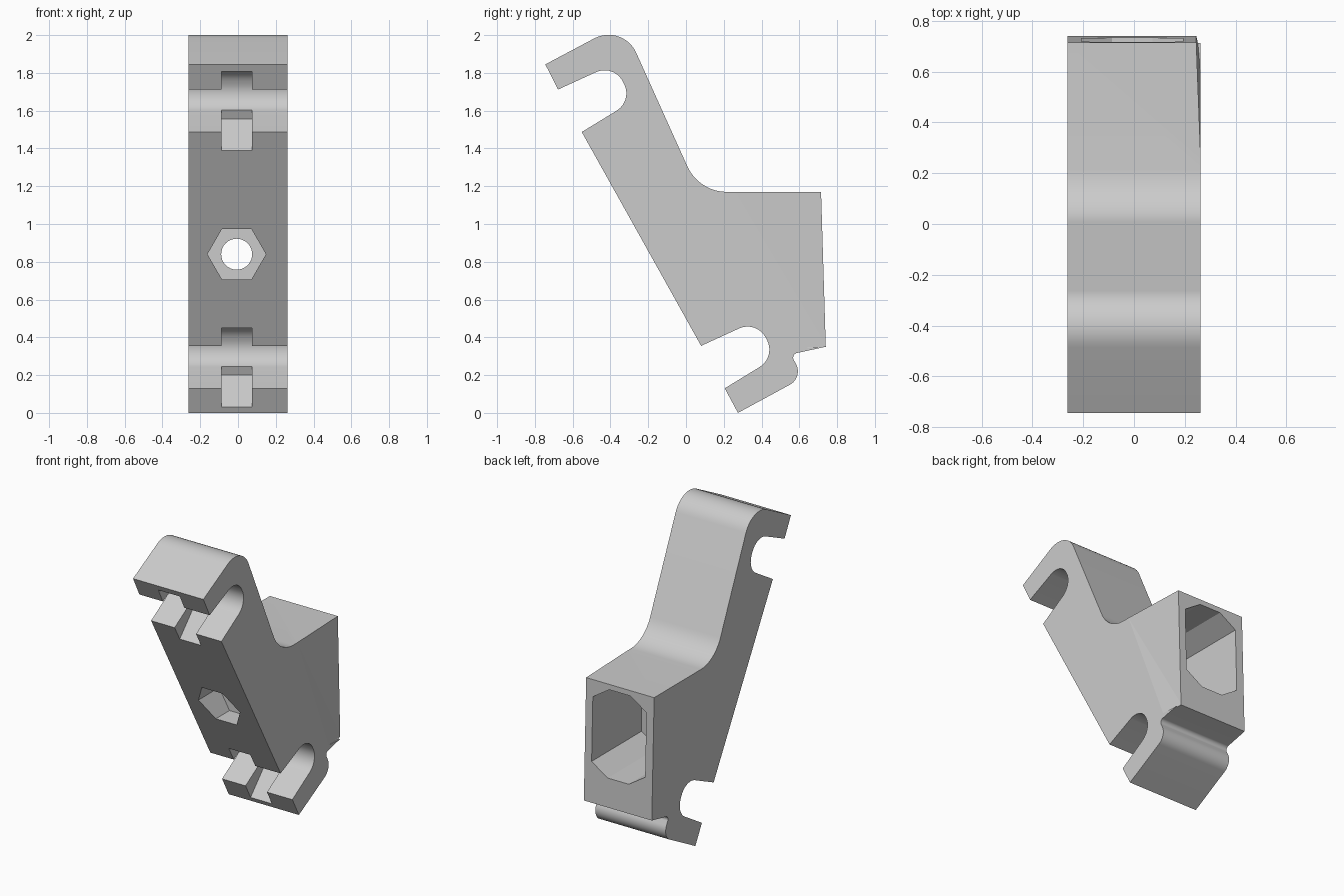
import bpy, bmesh, math
from mathutils import Vector

cube = bpy.data.objects.get("Cube")
if cube:
    bpy.data.objects.remove(cube, do_unlink=True)

grey = bpy.data.materials.new("light grey plastic")
grey.use_nodes = True
grey.diffuse_color = (0.6, 0.6, 0.6, 1)
grey.node_tree.nodes["Principled BSDF"].inputs["Base Color"].default_value = (0.6, 0.6, 0.6, 1)

HALF = 0.2625      # half of the bracket width
MID = -0.007       # x of the hole axis
HOOK = (-0.757, 1.357)   # step from the lower hook to the upper hook


def rounded(corners, steps=12):
    """Turn (u, v, radius) corners into an outline with filleted corners."""
    out = []
    for i, (u, v, r) in enumerate(corners):
        p = Vector((u, v))
        if r == 0:
            out.append(p)
            continue
        a = (Vector(corners[i - 1][:2]) - p).normalized()
        b = (Vector(corners[(i + 1) % len(corners)][:2]) - p).normalized()
        half = a.angle(b) / 2
        centre = p + (a + b).normalized() * r / math.sin(half)
        start = p + a * r / math.tan(half) - centre
        end = p + b * r / math.tan(half) - centre
        sweep = start.angle(end)
        for k in range(steps + 1):
            t = k / steps
            out.append(centre + (start * math.sin((1 - t) * sweep)
                                 + end * math.sin(t * sweep)) / math.sin(sweep))
    return out


def finish(name, bm):
    bmesh.ops.recalc_face_normals(bm, faces=bm.faces)
    mesh = bpy.data.meshes.new(name)
    bm.to_mesh(mesh)
    bm.free()
    mesh.materials.append(grey)
    obj = bpy.data.objects.new(name, mesh)
    bpy.context.collection.objects.link(obj)
    return obj


def prism(name, outline, place, shift):
    """Extrude a 2D outline; place maps (u, v) to 3D."""
    bm = bmesh.new()
    face = bm.faces.new([bm.verts.new(place(p[0], p[1])) for p in outline])
    side = bmesh.ops.extrude_face_region(bm, geom=[face])["geom"]
    bmesh.ops.translate(bm, vec=shift, verts=[g for g in side if isinstance(g, bmesh.types.BMVert)])
    return finish(name, bm)


def ring(sides, radius, turn=0):
    return [(radius * math.cos(2 * math.pi * k / sides + turn),
             radius * math.sin(2 * math.pi * k / sides + turn)) for k in range(sides)]


def bore(name, outline, y0, y1):
    """Prism running front to back on the hole axis."""
    return prism(name, outline, lambda u, v: (MID + u, y0, 0.84 + v), (0, y1 - y0, 0))


def moved(points, d):
    return [(p[0] + d[0], p[1] + d[1], *p[2:]) for p in points]


# Side profile: arm, block, foot and the two hook notches
notch = [(0.205, 0.13, 0), (0.475, 0.295, 0.108), (0.375, 0.49, 0.108), (0.08, 0.355, 0)]
profile = [(-0.745, 1.845, 0), (-0.334, 2.063, 0.16), (0.068, 1.17, 0.23),
           (0.715, 1.17, 0), (0.74, 0.35, 0), (0.555, 0.31, 0.025),
           (0.62, 0.187, 0.08), (0.275, 0, 0)] + notch + moved(notch, HOOK)
bracket = prism("bracket_body", rounded(profile), lambda u, v: (-HALF, u, v), (2 * HALF, 0, 0))

# Centre slots through both hooks
cutters = []
slot = [(-0.05, 0.45), (0.33, 0.45), (0.33, 0.3), (0.39, 0.255),
        (0.417, 0.2), (0.262, 0.035), (0.1, -0.13)]
for name, step in (("lower_slot", (0, 0)), ("upper_slot", HOOK)):
    cutters.append(prism(name, moved(slot, step), lambda u, v: (MID - 0.08, u, v), (0.16, 0, 0)))

# Hexagonal nut recess, bolt hole and rear pocket with flattened sides
cutters.append(bore("nut_recess", ring(6, 0.155), -0.6, 0.03))
cutters.append(bore("bolt_hole", ring(32, 0.082), -0.5, 0.5))
pocket = [(max(-0.2, min(0.2, u)), v) for u, v in ring(12, 0.305, math.pi / 12)]
pocket = [p for p in pocket if abs(p[1]) > 0.1]
cutters.append(bore("rear_pocket", pocket, 0.2, 0.9))

# Slight taper on the left rear side
bm = bmesh.new()
for co in ((HALF, 0.26, 1.17), (HALF, 0.59, 0.35), (0.245, 0.72, 1.17), (0.245, 0.745, 0.35)):
    bm.verts.new(co)
    bm.verts.new((0.4, co[1], co[2]))
for z in (0.34, 1.18):
    bm.verts.new((0.4, 0.8, z))
    bm.verts.new((0.244, 0.8, z))
bmesh.ops.convex_hull(bm, input=bm.verts)
cutters.append(finish("side_taper", bm))

bpy.context.view_layer.objects.active = bracket
bracket.select_set(True)
for cutter in cutters:
    cutter.hide_render = True
    mod = bracket.modifiers.new(cutter.name, "BOOLEAN")
    mod.operation = "DIFFERENCE"
    mod.solver = "EXACT"
    mod.object = cutter
    bpy.ops.object.modifier_apply(modifier=mod.name)
    bpy.data.objects.remove(cutter, do_unlink=True)

# Smooth the fillets, keep the broad sides flat
bpy.ops.object.shade_smooth_by_angle(angle=math.radians(32))
for poly in bracket.data.polygons:
    if abs(poly.normal.x) > 0.9:
        poly.use_smooth = False
